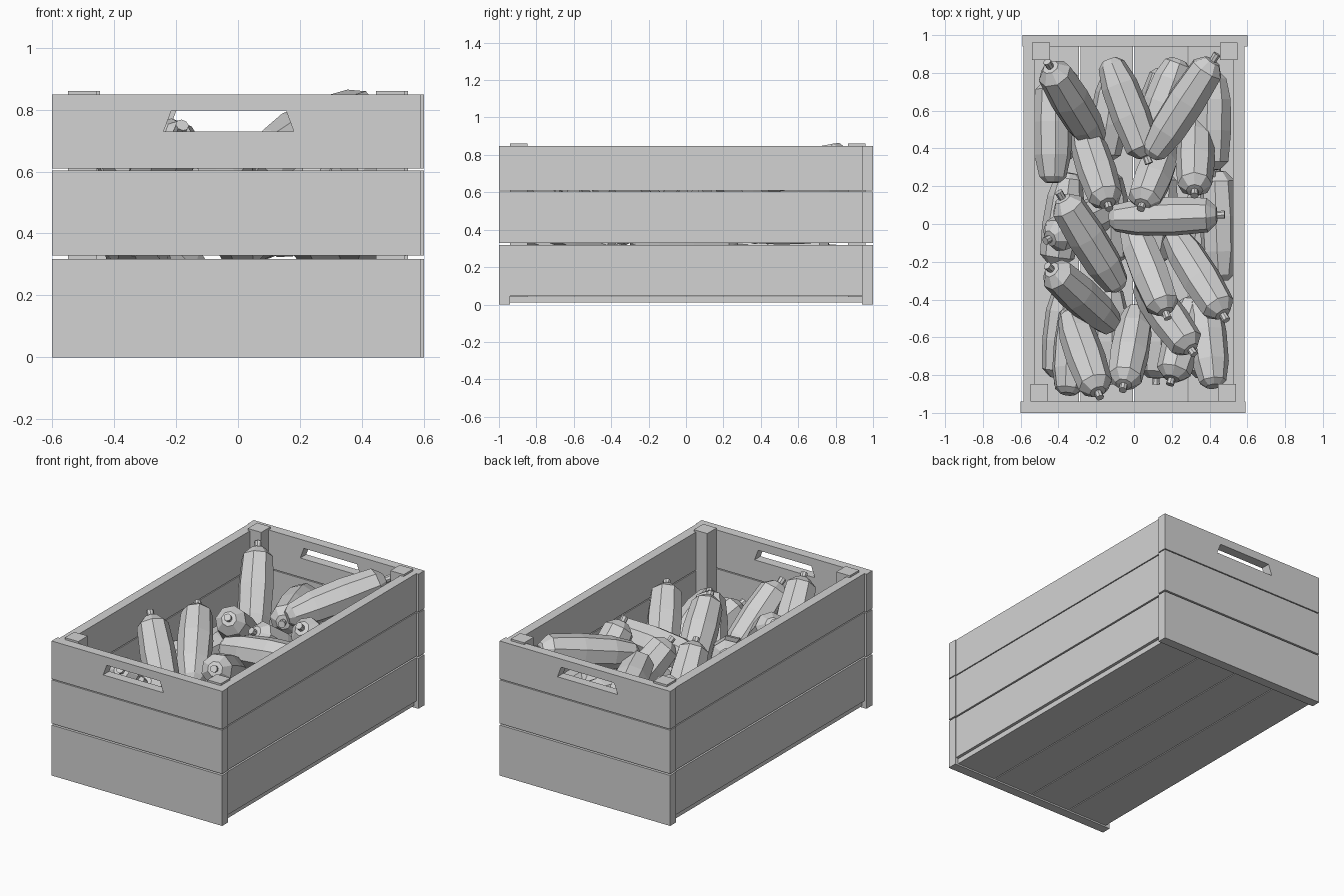
import bpy, bmesh, random
from mathutils import Vector, Matrix

cube = bpy.data.objects.get("Cube")
if cube:
    bpy.data.objects.remove(cube)
random.seed(4)

grey = bpy.data.materials.new("plain grey")
grey.use_nodes = True
COLOUR = (0.65, 0.65, 0.65, 1)
grey.diffuse_color = COLOUR
for node in grey.node_tree.nodes:
    if node.type == 'BSDF_PRINCIPLED':
        node.inputs["Base Color"].default_value = COLOUR


def mesh_from(bm, name):
    bmesh.ops.recalc_face_normals(bm, faces=bm.faces)
    mesh = bpy.data.meshes.new(name)
    bm.to_mesh(mesh)
    bm.free()
    mesh.materials.append(grey)
    return mesh


def place(name, mesh, matrix=None):
    obj = bpy.data.objects.new(name, mesh)
    bpy.context.collection.objects.link(obj)
    if matrix:
        obj.matrix_world = matrix
    return obj


def box(name, low, high):
    low, high = Vector(low), Vector(high)
    bm = bmesh.new()
    bmesh.ops.create_cube(bm, size=1, matrix=Matrix.Translation((low + high) / 2)
                          @ Matrix.Diagonal((*(high - low), 1)))
    return place(name, mesh_from(bm, name))


def handle_plank(name, outer, inner, y, depth):
    """Plank in the xz plane with a tapered hand hole."""
    bm = bmesh.new()
    o = [bm.verts.new((x, y, z)) for x, z in outer]
    i = [bm.verts.new((x, y, z)) for x, z in inner]
    faces = [bm.faces.new((o[k], o[(k + 1) % 4], i[(k + 1) % 4], i[k])) for k in range(4)]
    grown = bmesh.ops.extrude_face_region(bm, geom=faces, use_keep_orig=True)["geom"]
    bmesh.ops.translate(bm, vec=(0, depth, 0),
                        verts=[v for v in grown if isinstance(v, bmesh.types.BMVert)])
    return place(name, mesh_from(bm, name))


# Crate end planks, the top ones with hand holes
LAYERS = [(0.0, 0.318), (0.328, 0.603), (0.609, 0.848)]
for end, s in (("front", -1), ("back", 1)):
    x0, x1 = -0.595 + 0.005 * s, 0.595 + 0.005 * s
    for n, (z0, z1) in enumerate(LAYERS[:2]):
        ys = sorted((s, s * 0.94))
        box(f"{end}_plank_{n + 1}", (x0, ys[0], z0), (x1, ys[1], z1))
    z0, z1 = LAYERS[2]
    shift = 0.008 * (s + 1)
    handle_plank(f"{end}_handle_plank",
                 [(x0, z0), (x1, z0), (x1, z1), (x0, z1)],
                 [(x + shift, z) for x, z in
                  ((-0.24, 0.73), (0.18, 0.73), (0.155, 0.797), (-0.215, 0.797))],
                 s, -0.06 * s)

# Crate side planks and corner posts
for side, s in (("left", 1), ("right", -1)):
    for n, (z0, z1) in enumerate(LAYERS):
        xs = sorted((s * 0.585, s * 0.525))
        box(f"{side}_plank_{n + 1}", (xs[0], -0.94, max(z0, 0.045)), (xs[1], 0.94, z1))
    for end, t in (("front", -1), ("back", 1)):
        cx, cy = s * 0.497 + t * 0.005, t * 0.904 + 0.01
        box(f"{side}_{end}_post", (cx - 0.047, cy - 0.047, 0.03), (cx + 0.047, cy + 0.047, 0.86))

# Floor planks
for n in range(4):
    x = -0.57 + n * 0.286
    box(f"floor_plank_{n + 1}", (x, -0.945, 0.01), (x + 0.28, 0.945, 0.043))

# Eight-sided vegetable: stem at the origin, body along +z, unit length
PROFILE = [(0, 0), (0.022, 0), (0.02, 0.065), (0.045, 0.07), (0.092, 0.15),
           (0.104, 0.45), (0.098, 0.75), (0.072, 0.95), (0.04, 1), (0, 1)]
bm = bmesh.new()
ring = [bm.verts.new((r, 0, z)) for r, z in PROFILE]
edges = [bm.edges.new(pair) for pair in zip(ring, ring[1:])]
bmesh.ops.spin(bm, geom=ring + edges, axis=(0, 0, 1), cent=(0, 0, 0),
               angle=6.2831853, steps=8)
bmesh.ops.remove_doubles(bm, verts=bm.verts, dist=0.0005)
veg_mesh = mesh_from(bm, "vegetable")


def vegetable(head, tail):
    head, tail = Vector(head), Vector(tail)
    axis = tail - head
    turn = axis.to_track_quat('Z', 'Y').to_matrix().to_4x4()
    spin = Matrix.Rotation(random.uniform(0, 0.8), 4, 'Z')
    place("vegetable", veg_mesh, Matrix.Translation(head) @ turn @ spin
          @ Matrix.Diagonal((1, 1, axis.length, 1)))


# Top layer of vegetables: stem tip, blunt end
for head, tail in [
    ((-.46, .86, .80), (-.2, .43, .38)), ((.08, .32, .63), (-.13, .87, .56)),
    ((.44, .90, .80), (.09, .36, .66)), ((.08, .45, .5), (.24, .87, .48)),
    ((-.13, .08, .71), (-.27, .5, .36)), ((.035, .08, .67), (.17, .42, .36)),
    ((.32, .15, .75), (.33, .55, .36)), ((.48, .05, .60), (-.13, .03, .54)),
    ((-.40, .17, .70), (-.08, -.34, .46)), ((-.46, -.22, .78), (-.11, -.54, .38)),
    ((.18, -.50, .69), (-.02, 0, .42)), ((.49, -.51, .68), (.2, -.04, .40)),
    ((.32, -.69, .60), (.04, -.3, .36)), ((-.18, -.92, .75), (-.34, -.47, .4)),
    ((-.06, -.88, .70), (.02, -.45, .32)), ((.19, -.85, .50), (.32, -.4, .3)),
    ((.36, -.35, .3), (.42, -.86, .48)), ((-.43, .8, .3), (-.43, .22, .34)),
    ((-.47, -.09, .52), (-.1, .1, .2)), ((.44, .32, .36), (.46, -.3, .36)),
    ((-.3, -.4, .28), (-.35, -.9, .4)), ((.41, .25, .42), (.42, .8, .42)),
]:
    vegetable(head, tail)

# Hidden lower layer
for x in (-0.38, -0.13, 0.12, 0.37):
    for y in (-0.85, -0.25, 0.3):
        lean = random.uniform(-0.05, 0.05)
        vegetable((x - lean, y, 0.16), (x + lean, y + 0.52, 0.19))
